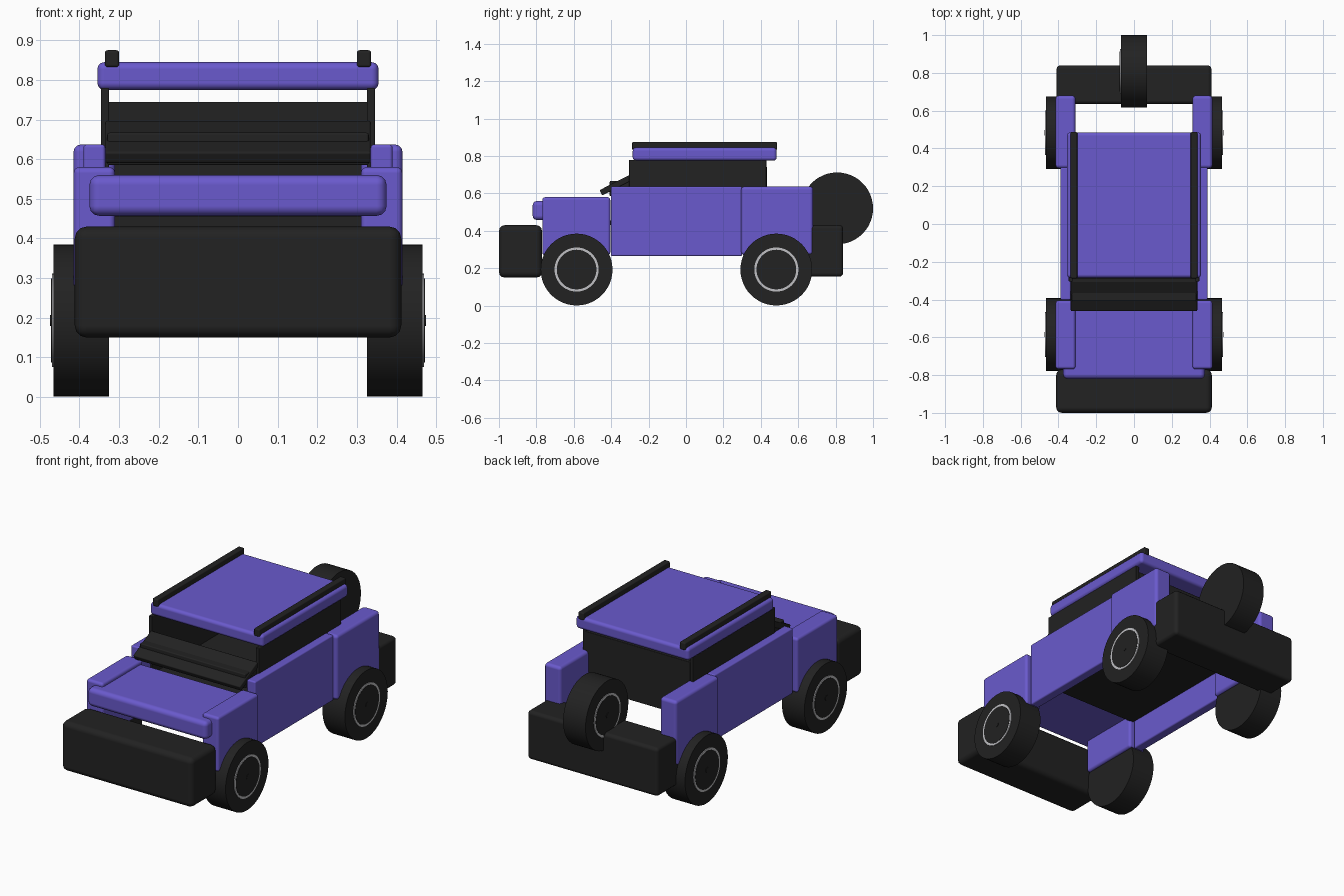
import bpy
from math import radians, pi

old = bpy.data.objects.get("Cube")
if old:
    bpy.data.objects.remove(old, do_unlink=True)


def material(name, rgb):
    m = bpy.data.materials.new(name)
    m.use_nodes = True
    m.diffuse_color = (*rgb, 1)
    m.node_tree.nodes["Principled BSDF"].inputs["Base Color"].default_value = (*rgb, 1)
    return m


PURPLE = material("purple paint", (0.144, 0.102, 0.61))
BLACK = material("black trim", (0.016, 0.016, 0.016))
SILVER = material("silver rim", (0.53, 0.53, 0.55))


def box(name, x, y, z, mat, bevel=0.012, tilt=0):
    """Rounded box spanning the (low, high) ranges on each axis."""
    spans = (x, y, z)
    bpy.ops.mesh.primitive_cube_add(size=1, location=[(a + b) / 2 for a, b in spans])
    ob = bpy.context.object
    ob.name = name
    ob.scale = [b - a for a, b in spans]
    bpy.ops.object.transform_apply(location=False, rotation=False, scale=True)
    ob.rotation_euler.x = radians(tilt)
    ob.data.materials.append(mat)
    if bevel:
        mod = ob.modifiers.new("rounded edges", 'BEVEL')
        mod.width = bevel
        mod.segments = 3
        mod.limit_method = 'NONE'
        mod.harden_normals = True
        bpy.ops.object.shade_smooth()
    return ob


def pair(name, x, y, z, mat, bevel=0.012):
    """The same box on the left (+x) and mirrored to the right."""
    box("left_" + name, x, y, z, mat, bevel)
    box("right_" + name, (-x[1], -x[0]), y, z, mat, bevel)


def disc(name, x, y, z, radius, width, mat):
    bpy.ops.mesh.primitive_cylinder_add(vertices=48, radius=radius, depth=width,
                                        location=(x, y, z), rotation=(0, pi / 2, 0))
    ob = bpy.context.object
    ob.name = name
    ob.data.materials.append(mat)
    bpy.ops.object.shade_smooth_by_angle(angle=radians(40))


def wheel(name, x, y, z, side):
    """Tyre with a thin silver ring and hub on its outer face."""
    disc(name + "_tyre", x, y, z, 0.192, 0.14, BLACK)
    face = x + side * 0.07
    disc(name + "_rim_ring", face, y, z, 0.118, 0.008, SILVER)
    disc(name + "_hub", face, y, z, 0.106, 0.011, BLACK)
    disc(name + "_hub_cap", face, y, z, 0.014, 0.016, BLACK)


# Bumpers
box("front_bumper", (-0.412, 0.412), (-1.0, -0.77), (0.15, 0.43), BLACK, 0.03)
box("rear_bumper", (-0.41, 0.41), (0.635, 0.84), (0.155, 0.43), BLACK, 0.02)

# Painted body
box("hood", (-0.375, 0.375), (-0.82, -0.41), (0.457, 0.56), PURPLE, 0.025)
pair("front_fender", (0.31, 0.415), (-0.768, -0.405), (0.27, 0.58), PURPLE, 0.015)
pair("door_panel", (0.335, 0.39), (-0.402, 0.30), (0.265, 0.637), PURPLE, 0.008)
pair("rear_fender", (0.31, 0.415), (0.295, 0.68), (0.27, 0.637), PURPLE, 0.018)
box("roof", (-0.355, 0.355), (-0.285, 0.485), (0.775, 0.845), PURPLE, 0.018)

# Cabin
box("cabin_floor", (-0.335, 0.335), (-0.41, 0.43), (0.43, 0.455), BLACK, 0)
pair("side_window", (0.325, 0.346), (-0.305, 0.43), (0.45, 0.78), BLACK, 0.004)
box("rear_window", (-0.33, 0.33), (0.41, 0.432), (0.43, 0.745), BLACK, 0.004)
box("cowl", (-0.33, 0.33), (-0.408, -0.29), (0.585, 0.667), BLACK, 0.006)
box("windshield", (-0.335, 0.335), (-0.465, -0.285), (0.628, 0.66), BLACK, 0.006, tilt=27)

# Roof rails
pair("roof_rail", (0.3, 0.336), (-0.288, 0.487), (0.832, 0.875), BLACK, 0.007)

# Wheels and spare
for side, label in ((1, "left"), (-1, "right")):
    wheel("front_" + label, side * 0.396, -0.585, 0.193, side)
    wheel("rear_" + label, side * 0.396, 0.483, 0.193, side)
wheel("spare", 0, 0.808, 0.52, -1)
